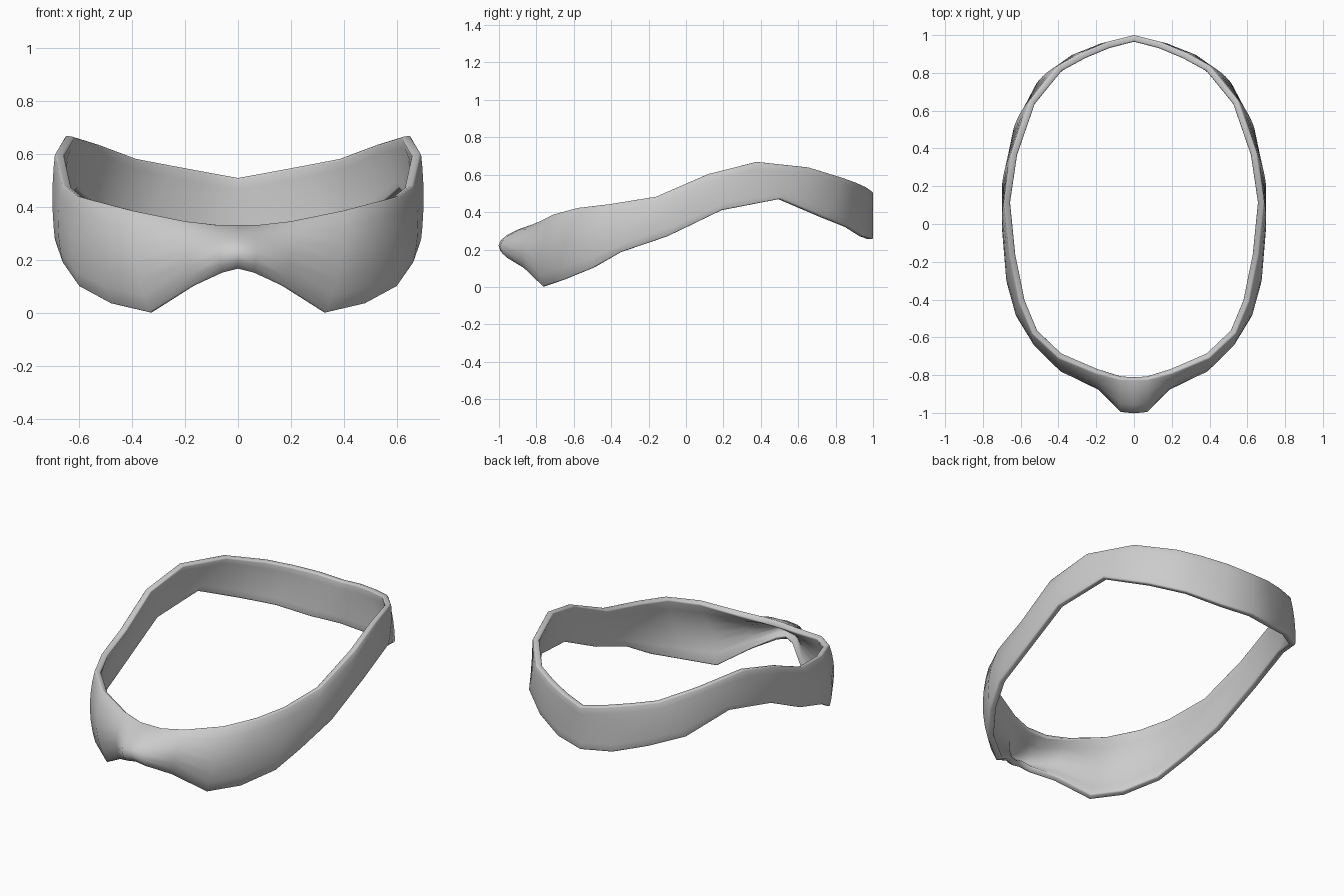
import bpy
import bmesh
from mathutils import Vector

if "Cube" in bpy.data.objects:
    bpy.data.objects.remove(bpy.data.objects["Cube"], do_unlink=True)

ROWS = 7

# Stations from nose to back of the head: upper edge, lower edge, outward bulge
stations = [
    ((0, -.82, .335), (0, -.96, .165), .1),
    ((.07, -.82, .335), (.06, -.95, .15), .1),
    ((.2, -.79, .35), (.17, -.87, .1), .04),
    ((.4, -.71, .39), (.33, -.765, 0), .05),
    ((.54, -.58, .425), (.48, -.66, .035), .03),
    ((.61, -.41, .445), (.6, -.5, .1), .03),
    ((.66, -.16, .485), (.66, -.35, .185), .02),
    ((.69, .12, .605), (.69, -.1, .27), .01),
    ((.65, .38, .67), (.7, .19, .41), .01),
    ((.55, .66, .64), (.64, .5, .47), .01),
    ((.4, .84, .585), (.52, .74, .37), .01),
    ((.27, .91, .56), (.36, .87, .32), .01),
    ((.14, .965, .535), (.18, .955, .27), 0),
    ((0, 1, .51), (0, 1, .255), 0),
]


def section(top, bottom, bulge):
    """Points down one cross-section, bowed outward in the middle."""
    top, bottom = Vector(top), Vector(bottom)
    outward = (top + bottom) * Vector((1, 1, 0)).length / 2
    outward.z = 0
    outward.normalize()
    points = []
    for i in range(ROWS):
        t = i / (ROWS - 1)
        points.append(top.lerp(bottom, t) + outward * bulge * 4 * t * (1 - t))
    return points


def make_material(name, colour):
    material = bpy.data.materials.new(name)
    material.use_nodes = True
    material.diffuse_color = colour
    material.node_tree.nodes["Principled BSDF"].inputs["Base Color"].default_value = colour
    return material


# Left half of the outer surface
bm = bmesh.new()
columns = [[bm.verts.new(p) for p in section(*s)] for s in stations]
for here, after in zip(columns, columns[1:]):
    for i in range(ROWS - 1):
        bm.faces.new((here[i], here[i + 1], after[i + 1], after[i]))

mesh = bpy.data.meshes.new("face_band")
bm.to_mesh(mesh)
bm.free()
band = bpy.data.objects.new("face_band", mesh)
bpy.context.collection.objects.link(band)
mesh.materials.append(make_material("light grey", (.6, .6, .6, 1)))

# Mirror to the right side, then thicken inward
mirror = band.modifiers.new("mirror", "MIRROR")
mirror.use_clip = True
shell = band.modifiers.new("thickness", "SOLIDIFY")
shell.thickness = .035
shell.offset = -1

# Soften the rims
rim = band.modifiers.new("rim", "BEVEL")
rim.width = .008
rim.segments = 2
rim.limit_method = "ANGLE"
rim.angle_limit = 1

bpy.context.view_layer.objects.active = band
band.select_set(True)
bpy.ops.object.shade_smooth_by_angle(angle=.8)
